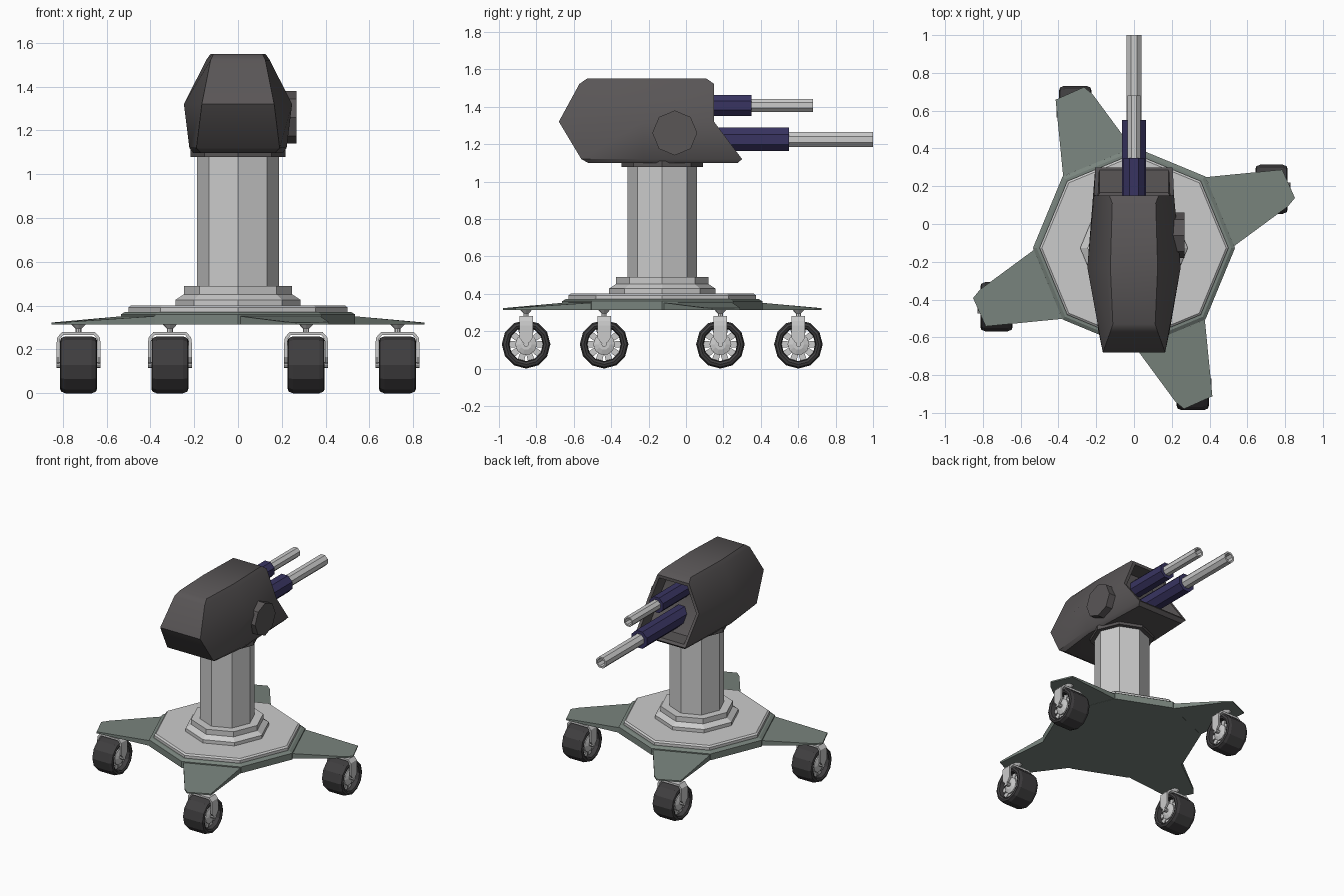
import bpy, bmesh, math
from mathutils import Matrix, Vector

if "Cube" in bpy.data.objects:
    bpy.data.objects.remove(bpy.data.objects["Cube"])

CY = -0.127  # y of the pedestal axis


def material(name, rgb):
    m = bpy.data.materials.new(name)
    m.diffuse_color = (*rgb, 1)
    m.use_nodes = True
    m.node_tree.nodes["Principled BSDF"].inputs["Base Color"].default_value = m.diffuse_color
    return m


GREEN = material("green_paint", (0.19, 0.23, 0.205))
DARK = material("dark_shell", (0.1, 0.092, 0.094))
BLUE = material("blue_sleeve", (0.04, 0.034, 0.12))
RUBBER = material("rubber", (0.05, 0.048, 0.05))


def finish(bm, name, mat=None, loc=(0, 0, 0)):
    bmesh.ops.remove_doubles(bm, verts=bm.verts, dist=1e-5)
    bmesh.ops.recalc_face_normals(bm, faces=bm.faces)
    me = bpy.data.meshes.new(name)
    bm.to_mesh(me)
    bm.free()
    ob = bpy.data.objects.new(name, me)
    ob.location = loc
    bpy.context.collection.objects.link(ob)
    if mat:
        me.materials.append(mat)
    return ob


AXES = {"z": lambda c, s, h: (c, s, h),
        "y": lambda c, s, h: (c, h, s),
        "x": lambda c, s, h: (h, c, s)}


def lathe(bm, profile, n=8, axis="z", turn=0.0, closed=False):
    """Revolve (radius, height) points; radius 0 closes the end."""
    rings = []
    for r, h in profile:
        if r == 0:
            rings.append([bm.verts.new(AXES[axis](0, 0, h))])
            continue
        angs = [2 * math.pi * (i + turn) / n for i in range(n)]
        rings.append([bm.verts.new(AXES[axis](r * math.cos(a), r * math.sin(a), h)) for a in angs])
    pairs = list(zip(rings, rings[1:]))
    if closed:
        pairs.append((rings[-1], rings[0]))
    for a, b in pairs:
        if len(a) == 1:
            bm.faces.new(b)
        elif len(b) == 1:
            bm.faces.new(a)
        else:
            for i in range(n):
                j = (i + 1) % n
                bm.faces.new((a[i], a[j], b[j], b[i]))


def prism(bm, pts, vec):
    """Extrude a planar 3D outline along vec."""
    f = bm.faces.new([bm.verts.new(p) for p in pts])
    ext = bmesh.ops.extrude_face_region(bm, geom=[f], use_keep_orig=True)
    vs = [e for e in ext["geom"] if isinstance(e, bmesh.types.BMVert)]
    bmesh.ops.translate(bm, verts=vs, vec=vec)


def turned(name, profile, mat=None, loc=(0, CY, 0), **kw):
    bm = bmesh.new()
    lathe(bm, profile, **kw)
    return finish(bm, name, mat, loc)


# Octagonal base, pedestal and column
turned("base_plate", [(0, .313), (.535, .313), (.535, .36), (.515, .372), (0, .372)], GREEN)
turned("deck_plate", [(0, .36), (.5, .36), (.5, .392), (.488, .402), (0, .402)])
turned("pedestal", [(0, .4), (.285, .4), (.285, .427), (.247, .452), (.247, .49), (0, .49)])
turned("column", [(0, .48), (.187, .48), (.187, 1.085), (0, 1.085)])
turned("collar", [(0, 1.078), (.217, 1.078), (.217, 1.11), (0, 1.11)], DARK)

# Four tapered arms, each with a caster
ARM = [(.38, .375), (.785, .415), (.852, .265), (.815, .22), (.53, .01)]
for k in range(4):
    rot = Matrix.Rotation(k * math.pi / 2, 4, "Z")
    bm = bmesh.new()
    bot = [bm.verts.new((x, y, .314)) for x, y in ARM]
    top = [bm.verts.new((x, y, z)) for (x, y), z in zip(ARM, (.352, .325, .323, .325, .352))]
    bm.faces.new(bot)
    bm.faces.new(top)
    for i in range(5):
        j = (i + 1) % 5
        bm.faces.new((bot[i], bot[j], top[j], top[i]))
    bm.transform(rot)
    finish(bm, f"arm_{k}", GREEN, (0, CY, 0))

    p = rot @ Vector((.728, .311, 0)) + Vector((0, CY, .13))
    # Tyre
    half = [(.09, .05), (.095, .078), (.108, .085), (.122, .08), (.13, .06)]
    ring = half + [(r, -h) for r, h in reversed(half)]
    tyre = turned(f"tyre_{k}", ring, RUBBER, p, n=12, axis="x", closed=True)
    # Hub with spokes
    bm = bmesh.new()
    lathe(bm, [(0, -.07), (.03, -.07), (.058, -.06), (.058, .06), (.03, .07), (0, .07)], n=10, axis="x")
    for s in range(10):
        a = 2 * math.pi * s / 10
        u, v = Vector((0, math.cos(a), math.sin(a))), Vector((0, -math.sin(a), math.cos(a)))
        ends = [u * r + v * w + Vector((-.05, 0, 0))
                for r, w in ((.04, -.015), (.094, -.018), (.094, .018), (.04, .015))]
        prism(bm, ends, (.1, 0, 0))
    finish(bm, f"wheel_hub_{k}", None, p)
    # Fork: arch, pointed legs, stem and axle
    bm = bmesh.new()
    outer = [(.1, .1), (.097, .125), (.075, .15)]
    inner = [(.086, .1), (.084, .119), (.07, .136)]
    arch = outer + [(-x, z) for x, z in reversed(outer)]
    arch += [(-x, z) for x, z in inner] + list(reversed(inner))
    prism(bm, [(x, -.036, z) for x, z in arch], (0, .072, 0))
    leg = [(-.036, .1), (-.036, .035), (-.02, .012), (0, 0), (.02, .012), (.036, .035), (.036, .1)]
    for x in (-.1, .086):
        prism(bm, [(x, y, z) for y, z in leg], (.014, 0, 0))
    lathe(bm, [(0, .14), (.014, .14), (.014, .165), (.036, .188), (0, .188)])
    lathe(bm, [(0, -.1), (.014, -.1), (.014, .1), (0, .1)], axis="x")
    finish(bm, f"caster_fork_{k}", None, p)

# Head shell: levels of (z, y back, y front, half widths back / middle / front)
LEVELS = [(1.098, -.52, .275, .17, .205, .185),
          (1.12, -.56, .30, .19, .222, .205),
          (1.32, -.68, .15, .165, .247, .212),
          (1.522, -.57, .15, .125, .145, .13),
          (1.55, -.53, .11, .112, .125, .115)]
bm = bmesh.new()
rings = [[bm.verts.new(c) for c in ((-b, yb, z), (b, yb, z), (m, -.23, z),
                                    (f, yf, z), (-f, yf, z), (-m, -.23, z))]
         for z, yb, yf, b, m, f in LEVELS]
bm.faces.new(rings[0])
bm.faces.new(rings[-1])
mouth = []
for lv, (a, b) in enumerate(zip(rings, rings[1:])):
    for i in range(6):
        j = (i + 1) % 6
        face = bm.faces.new((a[i], a[j], b[j], b[i]))
        if i == 3 and lv in (1, 2):
            mouth.append(face)
bmesh.ops.recalc_face_normals(bm, faces=bm.faces)
# Recessed mouth around the barrels
bmesh.ops.inset_region(bm, faces=mouth, thickness=.022, use_even_offset=True)
ext = bmesh.ops.extrude_face_region(bm, geom=mouth)
bmesh.ops.delete(bm, geom=[f for f in mouth if f.is_valid], context="FACES")
bmesh.ops.translate(bm, vec=(0, -.12, 0),
                    verts=[e for e in ext["geom"] if isinstance(e, bmesh.types.BMVert)])
head = finish(bm, "head_shell", DARK)
bpy.context.view_layer.objects.active = head
head.select_set(True)
bpy.ops.object.shade_smooth_by_angle(angle=math.radians(38))

# Pivot cap on the right side only
turned("pivot_cap", [(0, .12), (.12, .12), (.12, .267), (0, .267)], DARK, (0, -.06, 1.26), axis="x")

# Two barrels with sleeves and hollow tips
for name, z, rs, ys, rb, yb in (("upper", 1.407, .061, .35, .038, .68),
                                ("lower", 1.225, .068, .55, .043, 1.0)):
    turned(name + "_sleeve", [(0, 0), (rs, 0), (rs, ys), (0, ys)], BLUE, (0, 0, z), axis="y", turn=.5)
    turned(name + "_barrel", [(0, ys - .05), (rb, ys - .05), (rb, yb), (rb * .7, yb),
                              (rb * .7, yb - .15), (0, yb - .15)], None, (0, 0, z), axis="y", turn=.5)
